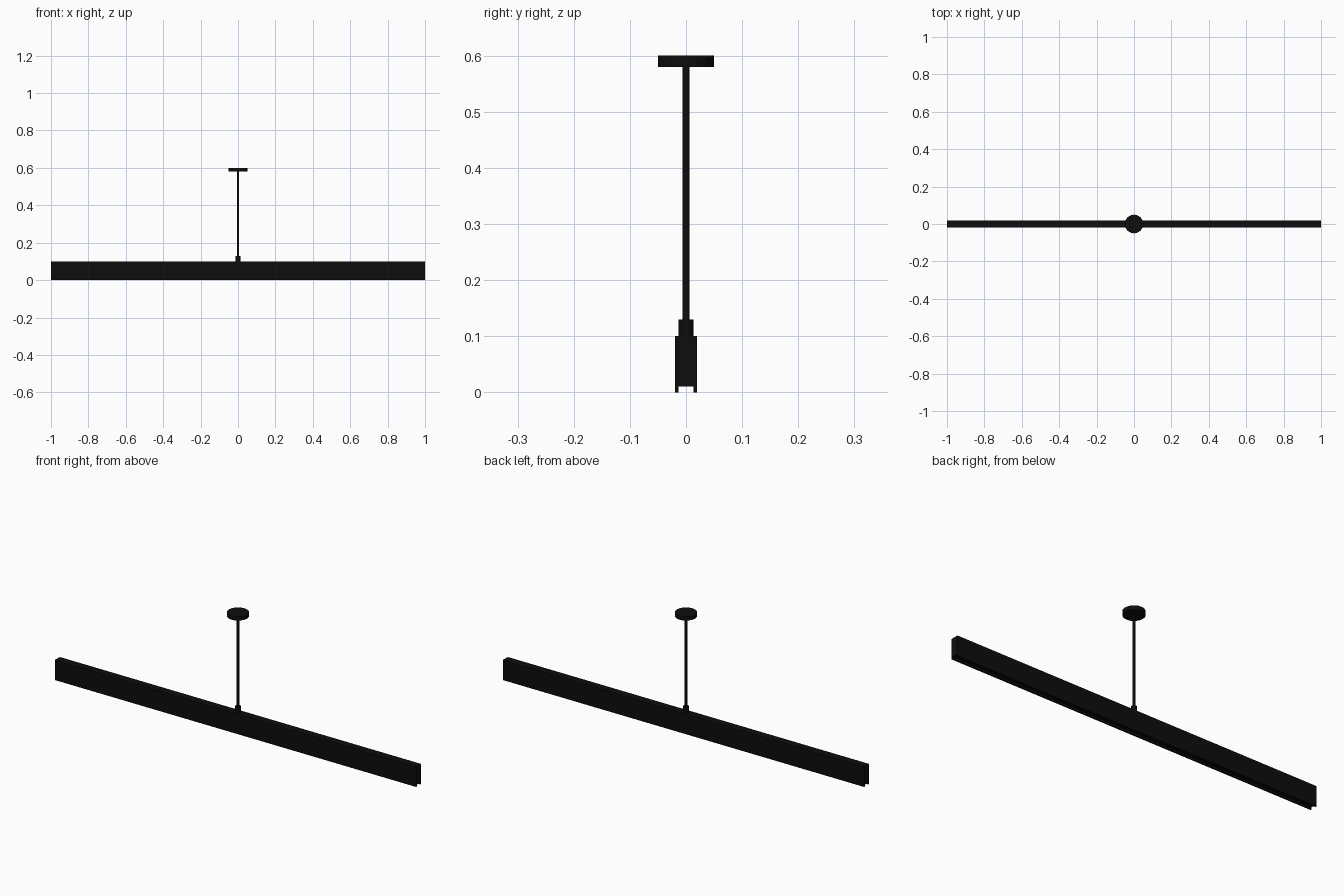
import bpy, bmesh, math

if "Cube" in bpy.data.objects:
    bpy.data.objects.remove(bpy.data.objects["Cube"])

black = bpy.data.materials.new("matte_black")
black.diffuse_color = (0.004, 0.004, 0.004, 1)
black.use_nodes = True
black.node_tree.nodes["Principled BSDF"].inputs["Base Color"].default_value = black.diffuse_color


def finish(name, bm):
    bmesh.ops.recalc_face_normals(bm, faces=bm.faces)
    mesh = bpy.data.meshes.new(name)
    bm.to_mesh(mesh)
    bm.free()
    mesh.materials.append(black)
    ob = bpy.data.objects.new(name, mesh)
    bpy.context.collection.objects.link(ob)
    return ob


def cylinder(name, radius, z0, z1, sides):
    bm = bmesh.new()
    bmesh.ops.create_cone(bm, cap_ends=True, segments=sides, radius1=radius,
                          radius2=radius, depth=z1 - z0)
    bmesh.ops.translate(bm, verts=bm.verts, vec=(0, 0, (z0 + z1) / 2))
    return finish(name, bm)


# Light bar: extruded channel with a shallow groove along the underside
W, H, LIP, GROOVE = 0.02, 0.1, 0.013, 0.01
profile = [(-W, 0), (-LIP, 0), (-LIP, GROOVE), (LIP, GROOVE),
           (LIP, 0), (W, 0), (W, H), (-W, H)]
bm = bmesh.new()
face = bm.faces.new([bm.verts.new((-1, y, z)) for y, z in profile])
ext = bmesh.ops.extrude_face_region(bm, geom=[face], use_keep_orig=True)
bmesh.ops.translate(bm, vec=(2, 0, 0),
                    verts=[v for v in ext["geom"] if isinstance(v, bmesh.types.BMVert)])
finish("light_bar", bm)

# Collar, hanging rod and ceiling canopy
cylinder("collar", 0.013, 0.1, 0.13, 16)
cylinder("hanging_rod", 0.006, 0.1, 0.58, 16)
cylinder("ceiling_canopy", 0.05, 0.58, 0.6, 16)
